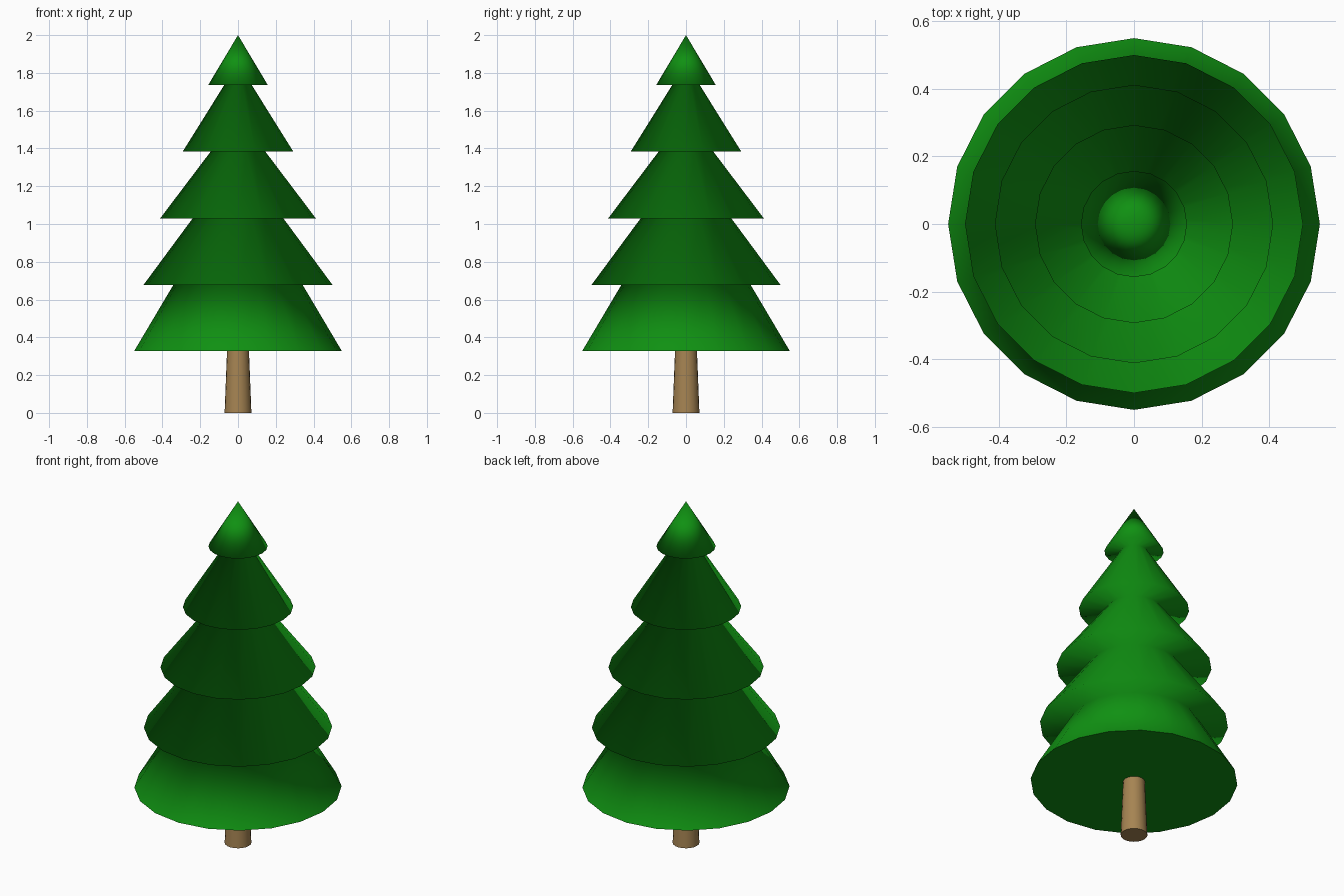
import bpy, bmesh, math

if "Cube" in bpy.data.objects:
    bpy.data.objects.remove(bpy.data.objects["Cube"])

SIDES = 20


def material(name, rgb):
    mat = bpy.data.materials.new(name)
    mat.diffuse_color = (*rgb, 1)
    mat.use_nodes = True
    mat.node_tree.nodes["Principled BSDF"].inputs["Base Color"].default_value = mat.diffuse_color
    return mat


def lathe(name, profile, mat, tip=None):
    """Stack rings of (radius, z), flat cap below, flat cap or point on top."""
    bm = bmesh.new()
    rings = []
    for r, z in profile:
        rings.append([bm.verts.new((r * math.cos(2 * math.pi * i / SIDES),
                                    r * math.sin(2 * math.pi * i / SIDES), z))
                      for i in range(SIDES)])
    sides = []
    for low, high in zip(rings, rings[1:]):
        for i in range(SIDES):
            j = (i + 1) % SIDES
            sides.append(bm.faces.new((low[i], low[j], high[j], high[i])))
    bm.faces.new(rings[0][::-1])
    if tip is None:
        bm.faces.new(rings[-1])
    else:
        apex = bm.verts.new((0, 0, tip))
        for i in range(SIDES):
            sides.append(bm.faces.new((rings[-1][i], rings[-1][(i + 1) % SIDES], apex)))
    for f in sides:
        f.smooth = True
    # caps stay flat with a crisp rim
    for e in bm.edges:
        if any(not f.smooth for f in e.link_faces):
            e.smooth = False
    mesh = bpy.data.meshes.new(name)
    bm.to_mesh(mesh)
    bm.free()
    mesh.materials.append(mat)
    obj = bpy.data.objects.new(name, mesh)
    bpy.context.collection.objects.link(obj)
    return obj


green = material("needles", (0.005, 0.28, 0.006))
brown = material("bark", (0.38, 0.23, 0.085))

# Trunk
lathe("trunk", [(0.071, 0), (0.058, 0.33)], brown)

# Foliage: tiers with a flat underside between each
rims = [(0.55, 0.327), (0.50, 0.678), (0.412, 1.03), (0.293, 1.383), (0.157, 1.737)]
necks = [0.342, 0.24, 0.145, 0.072]
profile = [rims[0]]
for neck, rim in zip(necks, rims[1:]):
    profile += [(neck, rim[1]), rim]
lathe("foliage", profile, green, tip=2.0)
